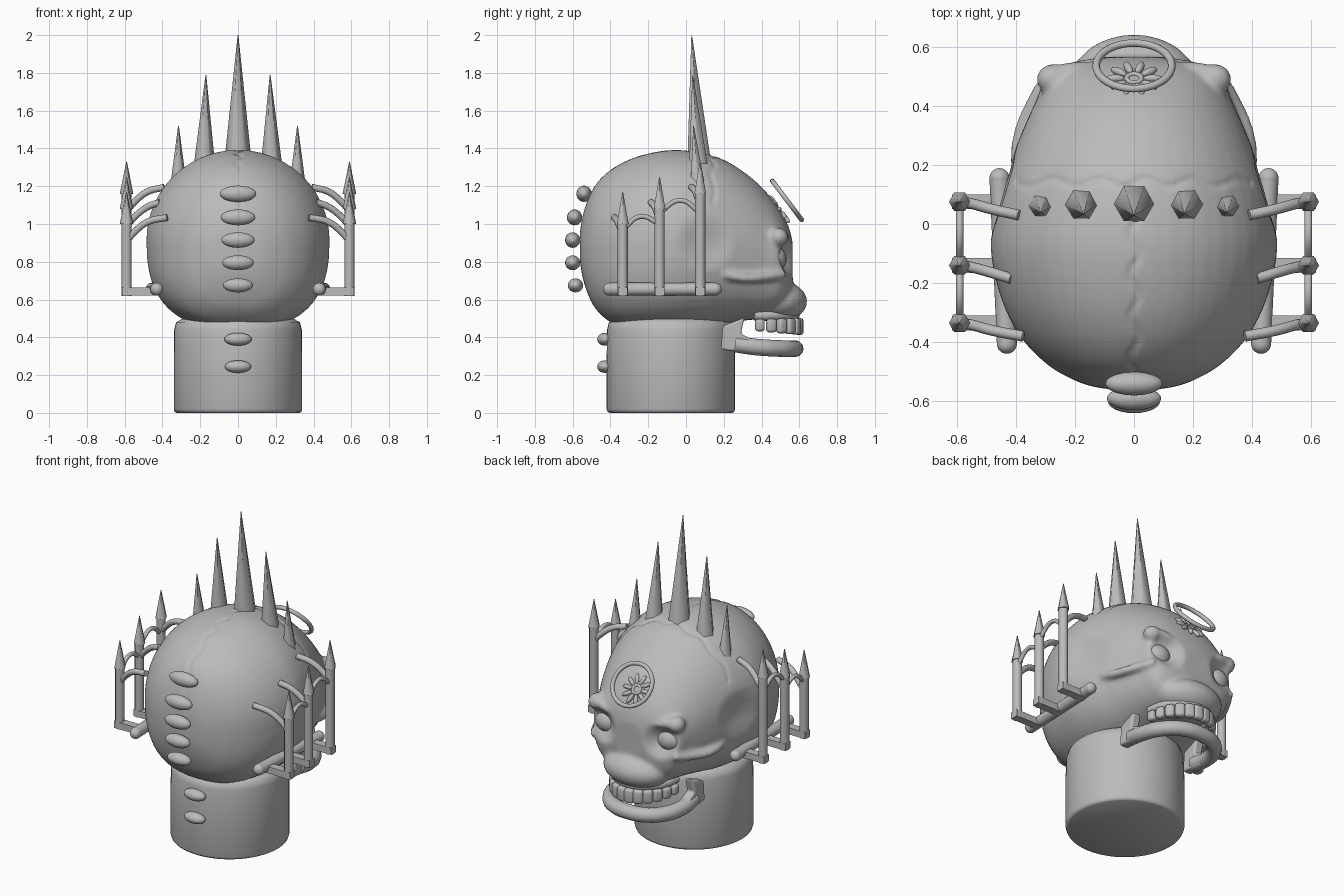
import bpy, bmesh, math
from mathutils import Vector, Matrix

cube = bpy.data.objects.get("Cube")
if cube:
    bpy.data.objects.remove(cube, do_unlink=True)

grey = bpy.data.materials.new("stone_grey")
grey.use_nodes = True
grey.diffuse_color = (0.5, 0.5, 0.5, 1)
grey.node_tree.nodes["Principled BSDF"].inputs["Base Color"].default_value = (0.5, 0.5, 0.5, 1)


def select(*objs):
    bpy.ops.object.select_all(action='DESELECT')
    for o in objs:
        o.select_set(True)
    bpy.context.view_layer.objects.active = objs[0]


def finish(name, bm, angle=40):
    """Turn a bmesh into a shaded object."""
    bmesh.ops.recalc_face_normals(bm, faces=bm.faces)
    mesh = bpy.data.meshes.new(name)
    bm.to_mesh(mesh)
    bm.free()
    mesh.materials.append(grey)
    obj = bpy.data.objects.new(name, mesh)
    bpy.context.collection.objects.link(obj)
    select(obj)
    bpy.ops.object.shade_smooth_by_angle(angle=math.radians(angle))
    return obj


def ellipsoid(name, loc, size, rot=Matrix()):
    bm = bmesh.new()
    m = Matrix.Translation(loc) @ rot @ Matrix.Diagonal((*size, 1))
    bmesh.ops.create_uvsphere(bm, u_segments=24, v_segments=14, radius=1, matrix=m)
    return finish(name, bm)


def loft(name, rings, angle=40):
    bm = bmesh.new()
    rows = [[bm.verts.new(p) for p in ring] for ring in rings]
    n = len(rows[0])
    for a, b in zip(rows, rows[1:]):
        for i in range(n):
            bm.faces.new((a[i], a[(i + 1) % n], b[(i + 1) % n], b[i]))
    bm.faces.new(rows[0])
    bm.faces.new(rows[-1])
    return finish(name, bm, angle)


def circle(center, r, n):
    return [(center[0] + r * math.cos(math.tau * i / n),
             center[1] + r * math.sin(math.tau * i / n), center[2]) for i in range(n)]


def spike(name, base, tip, r):
    return loft(name, [circle(base, r, 6), circle(tip, 0.002, 6)], 75)


def box(name, loc, size, rot=0, bevel=0.0):
    bm = bmesh.new()
    m = Matrix.Translation(loc) @ Matrix.Rotation(rot, 4, 'Z') @ Matrix.Diagonal((*size, 1))
    bmesh.ops.create_cube(bm, size=1, matrix=m)
    if bevel:
        bmesh.ops.bevel(bm, geom=bm.edges[:], offset=bevel, segments=3, profile=0.5, affect='EDGES')
    return finish(name, bm, 50)


def tube(name, points, r, radii=None):
    """Smooth round bar through the points."""
    data = bpy.data.curves.new(name, 'CURVE')
    data.dimensions = '3D'
    data.bevel_depth, data.bevel_resolution = r, 4
    data.resolution_u, data.use_fill_caps = 8, True
    sp = data.splines.new('BEZIER')
    sp.bezier_points.add(len(points) - 1)
    for i, (bp, p) in enumerate(zip(sp.bezier_points, points)):
        bp.co = p
        bp.handle_left_type = bp.handle_right_type = 'AUTO'
        bp.radius = radii[i] if radii else 1
    obj = bpy.data.objects.new(name, data)
    bpy.context.collection.objects.link(obj)
    data.materials.append(grey)
    select(obj)
    bpy.ops.object.convert(target='MESH')
    bpy.ops.object.shade_smooth_by_angle(angle=math.radians(50))
    return bpy.context.view_layer.objects.active


def skull_ring(y, w, top, bottom):
    """Round above, squarer below."""
    mid, ring = (top + bottom) / 2, []
    for i in range(48):
        c, s = math.cos(math.tau * i / 48), math.sin(math.tau * i / 48)
        e = 1 if s >= 0 else 0.78
        ring.append((w * math.copysign(abs(c) ** e, c), y,
                     mid + (top - bottom) / 2 * math.copysign(abs(s) ** e, s)))
    return ring


# Skull: sections of y, half width, top and bottom, joined by a smooth spline
SECTIONS = [Vector(s) for s in (
    (-.562, .05, .95, .81), (-.55, .14, 1.03, .73), (-.52, .22, 1.13, .63), (-.47, .3, 1.22, .54),
    (-.38, .385, 1.3, .47), (-.25, .45, 1.36, .445), (-.08, .485, 1.392, .44),
    (.08, .463, 1.378, .45), (.2, .422, 1.34, .47), (.32, .375, 1.265, .49),
    (.42, .33, 1.175, .5), (.5, .295, 1.07, .53), (.545, .23, .98, .6), (.565, .1, .9, .68))]
rings = []
for i in range(len(SECTIONS) - 1):
    a, b, c, d = [SECTIONS[min(max(i + k, 0), len(SECTIONS) - 1)] for k in (-1, 0, 1, 2)]
    for t in (0, .25, .5, .75):
        p = b + (c - a) * (t / 2) + (a - b * 2.5 + c * 2 - d / 2) * t ** 2 \
            + ((b - c) * 1.5 + (d - a) / 2) * t ** 3
        rings.append(skull_ring(*p))
rings.append(skull_ring(*SECTIONS[-1]))
head = loft("head", rings)

# Nose, brows and cheekbones are melted into the skull
parts = [ellipsoid("nose", (0, .48, .59), (.215, .162, .112))]
for s in (1, -1):
    parts.append(tube("brow", [(s * .29, .475, .94), (s * .23, .51, .93), (s * .1, .53, .87)],
                      .036, [.8, 1, .7]))
    parts.append(ellipsoid("brow_knob", (s * .275, .49, .93), (.055, .052, .05)))
    parts.append(tube("cheekbone", [(s * .395, .2, .735), (s * .385, .3, .715),
                                    (s * .335, .42, .72), (s * .275, .52, .735)], .025))
select(head, *parts)
bpy.ops.object.join()
remesh = head.modifiers.new("Remesh", 'REMESH')
remesh.mode, remesh.voxel_size = 'VOXEL', 0.0125
soften = head.modifiers.new("Smooth", 'SMOOTH')
soften.factor, soften.iterations = 0.5, 6
bpy.ops.object.convert(target='MESH')
head = bpy.context.view_layer.objects.active

# Eye sockets, temple hollows and wandering skull seams
dents = []
for s in (1, -1):
    dents += [(Vector((s * .2, .53, .82)), .12, Vector((0, -.06, 0))),
              (Vector((s * .43, .1, .9)), .17, Vector((-s * .03, 0, 0)))]
for v in head.data.vertices:
    p = v.co.copy()
    for c, r, push in dents:
        d = (p - c).length / r
        if d < 1:
            v.co += push * (1 - d * d) ** 2
    if p.z > 1.02:
        mid = abs(p.x - .014 * math.sin(p.y * 45)) if p.y < .13 else 1
        cross = abs(p.y - .14 - .012 * math.sin(p.x * 40)) if abs(p.x) < .4 else 1
        v.co *= 1 - .006 * max(0, 1 - min(mid, cross) / .018)
if not head.data.materials:
    head.data.materials.append(grey)
bpy.ops.object.shade_smooth_by_angle(angle=math.radians(70))

# Neck with softened rims
loft("neck", [circle((0, -.08, z), r, 48) for z, r in
              ((0, .325), (.006, .335), (.02, .34), (.3, .34), (.44, .338), (.48, .328), (.5, .29))], 50)

# Row of knobs down the back
for y, z, w, h in ((-.54, 1.16, .097, .043), (-.59, 1.035, .092, .042), (-.6, .915, .088, .041),
                   (-.6, .795, .084, .039), (-.585, .675, .08, .037),
                   (-.43, .39, .073, .034), (-.43, .245, .07, .033)):
    ellipsoid("back_knob", (0, y, z), (w, .04, h))

# Crest of spikes
spike("crest_spike", (0, .07, 1.33), (0, .03, 2), .072)
for s in (1, -1):
    spike("crest_spike", (s * .178, .068, 1.28), (s * .17, .035, 1.79), .06)
    spike("crest_spike", (s * .315, .065, 1.17), (s * .315, .04, 1.52), .048)

# Side fences
for s in (1, -1):
    x = s * .59
    tube("fence_rod", [(s * .43, -.405, .655), (s * .455, .155, .655)], .034)
    for y, rx in ((-.405, .43), (.155, .455)):
        ellipsoid("rod_end", (s * rx, y, .655), (.034, .034, .034))
    for y, top, inner in ((.075, 1.16, .39), (-.14, 1.08, .415), (-.335, 1.0, .375)):
        loft("fence_post", [circle((x, y, z), .027, 12) for z in (.62, top)])
        spike("post_tip", (x, y, top), (x, y, top + .17), .036)
        box("post_bracket", (s * .525, y, .643), (.18, .05, .042))
        tube("head_brace", [(s * inner, y - .045, top + .035), (s * .48, y - .025, top + .01),
                            (s * .555, y - .005, top - .05), (x, y, top - .09)], .018)
    tube("fence_arch", [(x, -.335, .97), (x, -.24, 1.04), (x, -.14, 1.0)], .013)
    tube("fence_arch", [(x, -.14, 1.06), (x, -.03, 1.125), (x, .075, 1.06)], .013)

# Eyes
for s in (1, -1):
    ellipsoid("eyeball", (s * .215, .452, .815), (.085, .08, .075))

# Lower jaw: a horseshoe bar with a plate at each end
half = [(.235, .26, .365), (.235, .36, .35), (.2, .47, .342), (.12, .55, .34)]
path = half + [(0, .578, .34)] + [(-a, b, c) for a, b, c in reversed(half)]
tube("lower_jaw", path, .044)
plate = [(.185, .335), (.195, .46), (.31, .505), (.29, .42), (.36, .385), (.35, .315)]
for s in (1, -1):
    ramus = loft("jaw_plate", [[(s * a, y, z) for y, z in plate] for a in (.205, .265)])
    bevel = ramus.modifiers.new("Bevel", 'BEVEL')
    bevel.width, bevel.segments = .012, 3

# Upper gum and teeth
gum = [(.185 * math.cos(t), .36 + .215 * math.sin(t), .515) for t in
       [math.pi * i / 8 for i in range(9)]]
tube("upper_gum", gum, .026)
for i in range(12):
    t = math.pi * (i + .5) / 12
    front = math.sin(t)
    size = (.048 + .012 * front, .045, .06 + .03 * front)
    box("tooth", (.195 * math.cos(t), .36 + .24 * front, .465 - .008 * front), size, t + math.pi / 2, .016)

# Forehead medallion: floating ring over a spoked wheel
tilt = Matrix.Rotation(math.radians(-53), 4, 'X')
ring_at, wheel_at = Vector((0, .535, 1.125)), Vector((0, .492, 1.078))


def torus(name, at, big, small):
    bpy.ops.mesh.primitive_torus_add(major_radius=big, minor_radius=small, major_segments=40,
                                     minor_segments=10, location=at, rotation=tilt.to_euler())
    obj = bpy.context.object
    obj.name = name
    obj.data.materials.append(grey)
    bpy.ops.object.shade_smooth_by_angle(angle=math.radians(50))


torus("medallion_ring", ring_at, .128, .013)
torus("wheel_hub", wheel_at, .025, .009)
for i in range(10):
    turn = tilt @ Matrix.Rotation(math.tau * i / 10, 4, 'Z')
    ellipsoid("wheel_spoke", wheel_at + turn @ Vector((.063, 0, 0)), (.032, .013, .014), turn)
